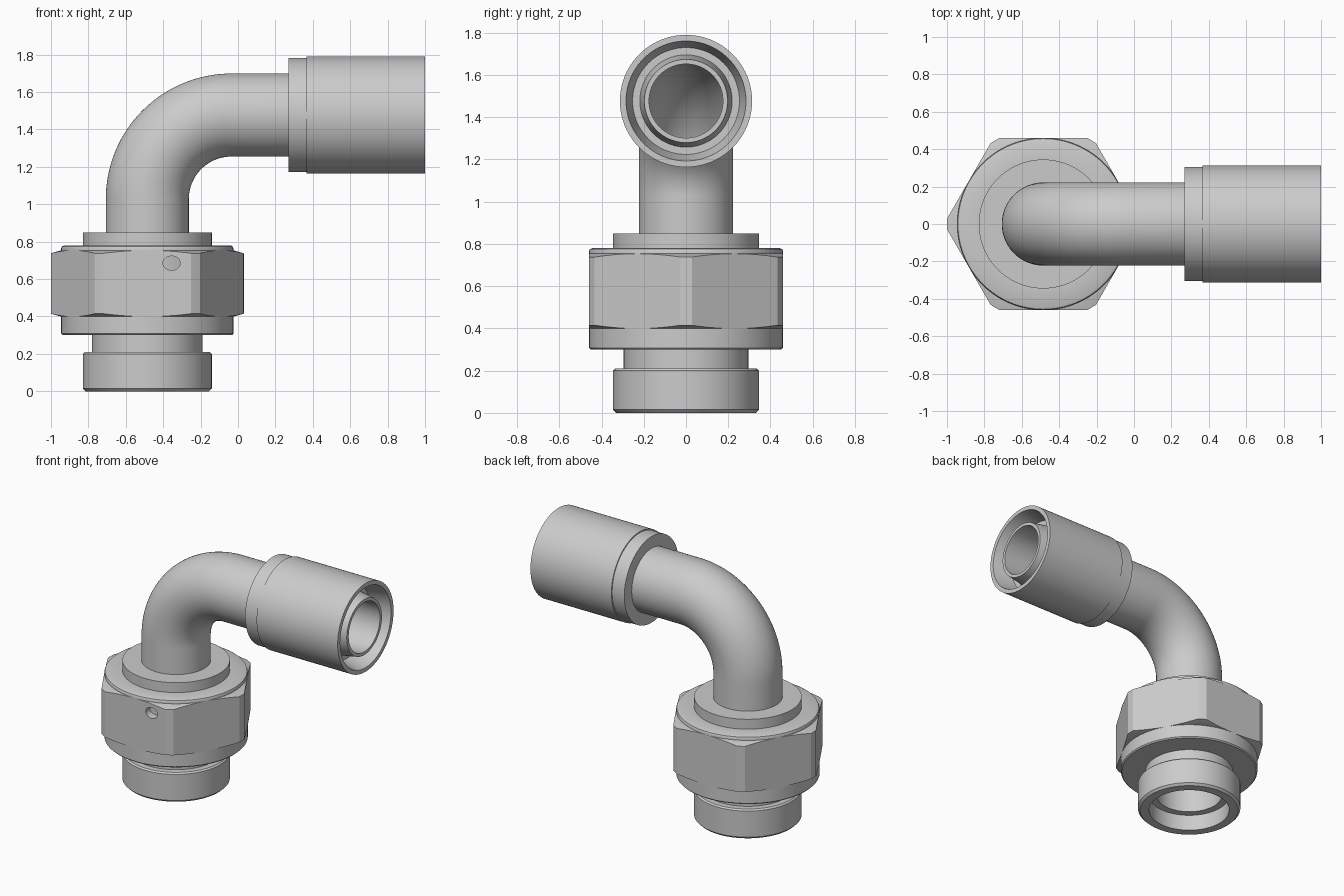
import bpy, bmesh
from math import sin, cos, pi, radians
from mathutils import Vector

if "Cube" in bpy.data.objects:
    bpy.data.objects.remove(bpy.data.objects["Cube"])

CX, CZ = -0.485, 1.477      # vertical axis x, horizontal axis z


def skin(name, rings, segs=96):
    """Closed hollow solid from rings (x, z, tilt, radius); tilt 0 = axis up, pi/2 = axis along +x."""
    bm = bmesh.new()
    loops = []
    for x, z, t, r in rings:
        u = Vector((cos(t), 0, -sin(t)))
        v = Vector((0, 1, 0))
        loops.append([bm.verts.new(Vector((x, 0, z)) + r * (cos(a) * u + sin(a) * v))
                      for a in (2 * pi * i / segs for i in range(segs))])
    for k, a in enumerate(loops):
        b = loops[(k + 1) % len(loops)]
        for i in range(segs):
            j = (i + 1) % segs
            bm.faces.new((a[i], a[j], b[j], b[i]))
    bmesh.ops.recalc_face_normals(bm, faces=bm.faces)
    me = bpy.data.meshes.new(name)
    bm.to_mesh(me)
    bm.free()
    ob = bpy.data.objects.new(name, me)
    bpy.context.collection.objects.link(ob)
    return ob


def activate(ob):
    bpy.ops.object.select_all(action='DESELECT')
    ob.select_set(True)
    bpy.context.view_layer.objects.active = ob


def smooth(ob):
    activate(ob)
    bpy.ops.object.shade_smooth_by_angle(angle=radians(25))


def boolean(ob, cutter, op):
    activate(ob)
    m = ob.modifiers.new(op, 'BOOLEAN')
    m.operation, m.object, m.solver = op, cutter, 'EXACT'
    bpy.ops.object.modifier_apply(modifier=m.name)
    bpy.data.objects.remove(cutter)


def upright(name, profile, segs=96):
    return skin(name, [(CX, z, 0, r) for r, z in profile], segs)


# Fitting body: threaded end, groove, collar, top ring and stepped socket
body = upright("fitting_body", [
    (0.27, 0), (0.33, 0), (0.345, 0.015), (0.345, 0.2), (0.335, 0.21), (0.295, 0.21),
    (0.295, 0.30), (0.452, 0.30), (0.46, 0.308), (0.46, 0.40), (0.42, 0.405), (0.42, 0.75),
    (0.46, 0.752), (0.46, 0.765), (0.456, 0.775), (0.445, 0.78), (0.345, 0.78), (0.345, 0.85),
    (0.2, 0.85), (0.2, 0.45), (0.22, 0.45), (0.22, 0.115), (0.27, 0.115)])
smooth(body)

# Hexagon nut with chamfered, rounded corners and a small drilled hole
nut = upright("hex_nut", [(0.40, 0.395), (0.445, 0.395), (0.516, 0.415),
                          (0.516, 0.738), (0.445, 0.758), (0.40, 0.758)])
h = 1 / cos(pi / 6)
hexagon = upright("hex_cutter", [(0.3, 0.3), (0.46 * h, 0.3), (0.46 * h, 0.85), (0.3, 0.85)], 6)
boolean(nut, hexagon, 'INTERSECT')
bpy.ops.mesh.primitive_cylinder_add(vertices=32, radius=1, depth=0.3,
                                    location=(-0.355, -0.5, 0.685), rotation=(pi / 2, 0, 0))
drill = bpy.context.object
drill.scale = (0.046, 0.038, 1)
bpy.context.view_layer.update()
boolean(nut, drill, 'DIFFERENCE')
smooth(nut)

# Bent pipe: hollow elbow whose far end tapers into the nipple
R, N = 0.45, 32
path = [(CX, 0.44, 0)]
for i in range(N + 1):
    t = pi / 2 * i / N
    path.append((CX + R - R * cos(t), CZ - R + R * sin(t), t))
path.append((0.84, CZ, pi / 2))
outer = [p + (0.222,) for p in path] + [(0.99, CZ, pi / 2, 0.197)]
inner = [(0.99, CZ, pi / 2, 0.175)] + [p + (0.175,) for p in reversed(path)]
smooth(skin("bent_pipe", outer + inner))

# Crimp sleeve with stepped collar and recessed open end
sleeve = [(0.27, 0.215), (0.27, 0.305), (0.365, 0.305), (0.365, 0.313), (1.0, 0.313),
          (1.0, 0.284), (0.86, 0.253), (0.86, 0.215)]
smooth(skin("crimp_sleeve", [(x, CZ, pi / 2, r) for x, r in sleeve]))
